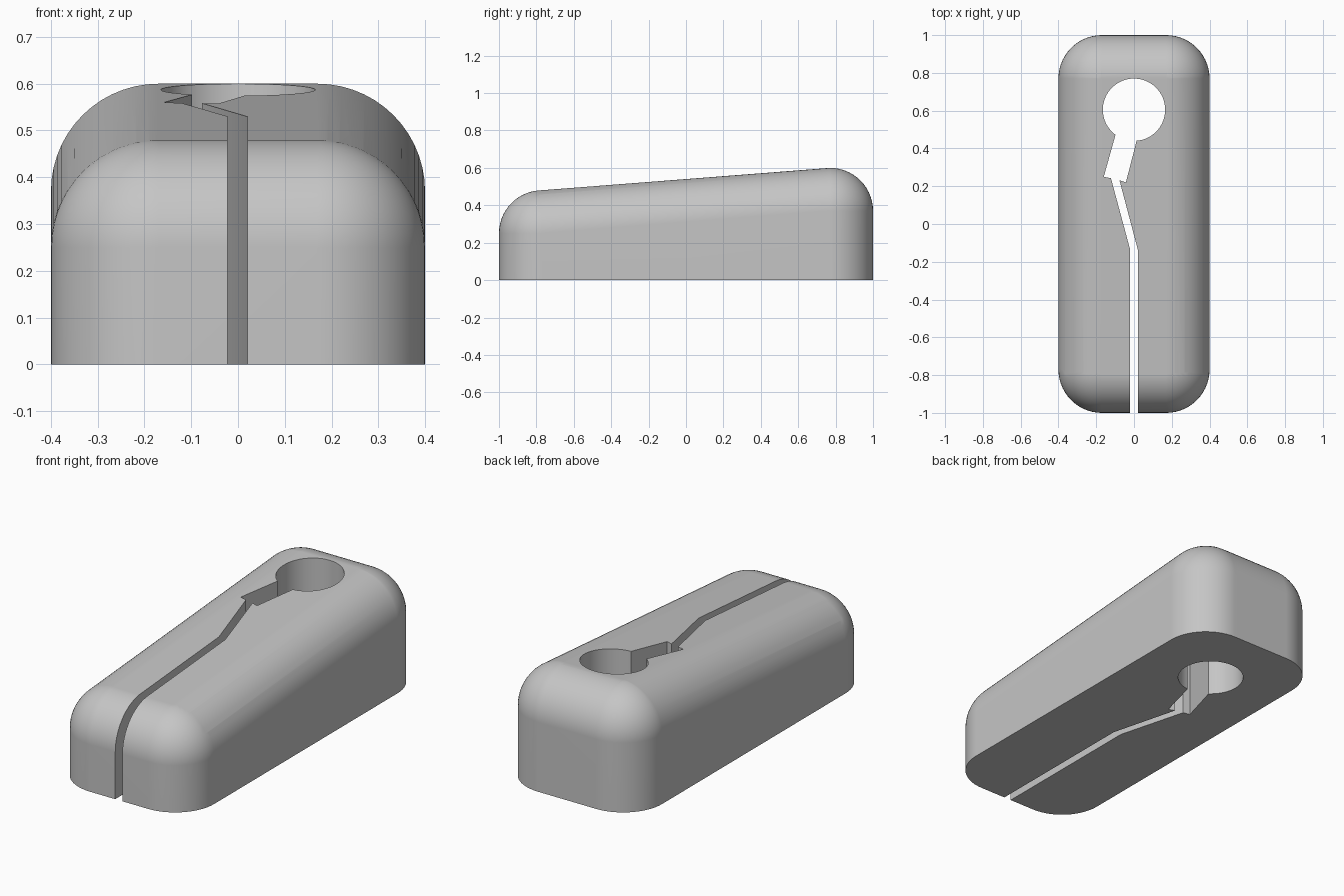
import bpy, bmesh, math

cube = bpy.data.objects.get("Cube")
if cube:
    bpy.data.objects.remove(cube, do_unlink=True)

R = 0.23                      # fillet radius
HALF_W, HALF_L = 0.4, 1.0
FRONT_Z, BACK_Z = 0.25, 0.37  # heights of the fillet centres
STEPS = 14

grey = bpy.data.materials.new("light grey")
grey.use_nodes = True
colour = (0.56, 0.56, 0.56, 1)
grey.diffuse_color = colour
grey.node_tree.nodes["Principled BSDF"].inputs["Base Color"].default_value = colour


def make_object(name, bm):
    bmesh.ops.recalc_face_normals(bm, faces=bm.faces[:])
    mesh = bpy.data.meshes.new(name)
    bm.to_mesh(mesh)
    bm.free()
    mesh.materials.append(grey)
    obj = bpy.data.objects.new(name, mesh)
    bpy.context.collection.objects.link(obj)
    return obj


# Wedge body: hull of four rounded corner posts, taller at the back
bm = bmesh.new()
for sx in (-1, 1):
    for sy, cz in ((-1, FRONT_Z), (1, BACK_Z)):
        cx, cy = sx * (HALF_W - R), sy * (HALF_L - R)
        for i in range(STEPS + 1):
            a = i / STEPS * math.pi / 2
            dx, dy = sx * math.cos(a), sy * math.sin(a)
            bm.verts.new((cx + R * dx, cy + R * dy, 0))
            for j in range(STEPS):
                b = j / STEPS * math.pi / 2
                r = R * math.cos(b)
                bm.verts.new((cx + r * dx, cy + r * dy, cz + R * math.sin(b)))
        bm.verts.new((cx, cy, cz + R))
bmesh.ops.remove_doubles(bm, verts=bm.verts[:], dist=1e-5)
hull = bmesh.ops.convex_hull(bm, input=bm.verts[:])
loose = {v for v in hull["geom_interior"] + hull["geom_unused"]
         if isinstance(v, bmesh.types.BMVert) and v.is_valid}
bmesh.ops.delete(bm, geom=list(loose), context="VERTS")
bmesh.ops.dissolve_limit(bm, angle_limit=math.radians(0.3),
                         verts=bm.verts[:], edges=bm.edges[:])
body = make_object("wedge_body", bm)

# Slit, stepped throat and round hole as one through-cut profile
HOLE_Y, HOLE_R = 0.605, 0.165
right_side = [(0.02, -1.1), (0.02, -0.135), (-0.077, 0.232), (-0.043, 0.22), (0.014, 0.441)]
left_side = [(-0.098, 0.472), (-0.16, 0.25), (-0.122, 0.242), (-0.022, -0.13), (-0.022, -1.1)]
start = math.atan2(right_side[-1][1] - HOLE_Y, right_side[-1][0])
end = math.atan2(left_side[0][1] - HOLE_Y, left_side[0][0]) + 2 * math.pi
N = 56
arc = [(HOLE_R * math.cos(t), HOLE_Y + HOLE_R * math.sin(t))
       for t in (start + (end - start) * k / N for k in range(1, N))]

bm = bmesh.new()
face = bm.faces.new([bm.verts.new((x, y, -0.1)) for x, y in right_side + arc + left_side])
top = bmesh.ops.extrude_face_region(bm, geom=[face])["geom"]
bmesh.ops.translate(bm, vec=(0, 0, 0.9),
                    verts=[v for v in top if isinstance(v, bmesh.types.BMVert)])
cutter = make_object("slot_cutter", bm)
cutter.hide_render = True

cut = body.modifiers.new("slot", "BOOLEAN")
cut.operation = "DIFFERENCE"
cut.solver = "EXACT"
cut.object = cutter

# Apply the cut, then shade smooth with crisp edges
bpy.ops.object.select_all(action="DESELECT")
body.select_set(True)
bpy.context.view_layer.objects.active = body
bpy.ops.object.modifier_apply(modifier=cut.name)
bpy.data.objects.remove(cutter, do_unlink=True)
bpy.ops.object.shade_smooth_by_angle(angle=math.radians(30))
normals = body.modifiers.new("even_normals", "WEIGHTED_NORMAL")
normals.keep_sharp = True
